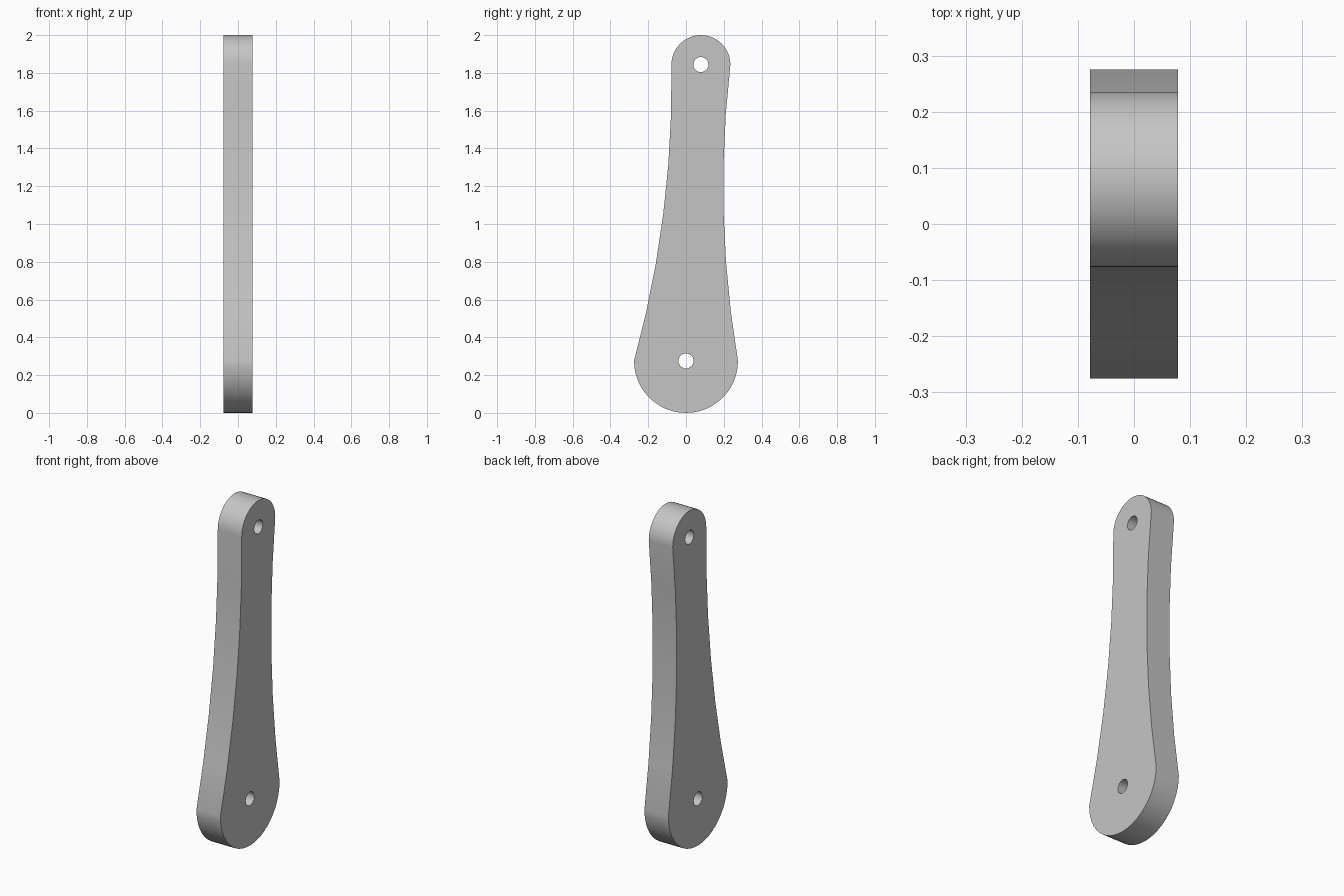
import bpy
import bmesh
from math import cos, sin, pi, radians
from mathutils import Matrix, Vector

cube = bpy.data.objects.get("Cube")
if cube:
    bpy.data.objects.remove(cube, do_unlink=True)

HALF_WIDTH = 0.078
TOP, TOP_R = Vector((0.079, 1.844)), 0.156
BASE, BASE_R = Vector((0, 0.275)), 0.275
HOLE_R = 0.04
BOW = 0.056          # inward bow of the long sides


def arc(centre, radius, start, end, steps):
    angles = [start + (end - start) * i / steps for i in range(steps + 1)]
    return [centre + radius * Vector((cos(a), sin(a))) for a in angles]


def bowed_side(a, b, steps=6):
    """Points between a and b, curved towards the left of the direction a to b."""
    d = (b - a).normalized()
    inward = Vector((-d.y, d.x))
    return [a.lerp(b, i / steps) + inward * BOW * 4 * (i / steps) * (1 - i / steps)
            for i in range(1, steps)]


# Outline: round top, bowed side, round base, bowed side
top = arc(TOP, TOP_R, 0, pi, 24)
base = arc(BASE, BASE_R, pi, 2 * pi, 24)
outline = top + bowed_side(top[-1], base[0]) + base + bowed_side(base[-1], top[0])

# Pin holes at both ends
holes = [arc(c, HOLE_R, 0, 2 * pi, 24)[:-1] for c in (TOP, BASE)]

# Filled profile with the holes left open, extruded to thickness
curve = bpy.data.curves.new("link_profile", 'CURVE')
curve.dimensions = '2D'
curve.fill_mode = 'BOTH'
curve.extrude = HALF_WIDTH
for loop in [outline] + holes:
    spline = curve.splines.new('POLY')
    spline.points.add(len(loop) - 1)
    for point, p in zip(spline.points, loop):
        point.co = (p.x, p.y, 0, 1)
    spline.use_cyclic_u = True

helper = bpy.data.objects.new("profile_helper", curve)
bpy.context.scene.collection.objects.link(helper)
bpy.context.view_layer.update()
depsgraph = bpy.context.evaluated_depsgraph_get()
mesh = bpy.data.meshes.new_from_object(helper.evaluated_get(depsgraph))
bpy.data.objects.remove(helper, do_unlink=True)

# Stand the profile upright, thickness along x
bm = bmesh.new()
bm.from_mesh(mesh)
bm.transform(Matrix(((0, 0, 1, 0), (1, 0, 0, 0), (0, 1, 0, 0), (0, 0, 0, 1))))
bmesh.ops.remove_doubles(bm, verts=bm.verts, dist=0.0001)
bmesh.ops.recalc_face_normals(bm, faces=bm.faces)
bm.to_mesh(mesh)
bm.free()

arm = bpy.data.objects.new("link_arm", mesh)
mesh.name = "link_arm"
bpy.context.scene.collection.objects.link(arm)

# Plain grey material
grey = bpy.data.materials.new("light grey")
grey.use_nodes = True
colour = (0.56, 0.56, 0.56, 1)
grey.diffuse_color = colour
grey.node_tree.nodes["Principled BSDF"].inputs["Base Color"].default_value = colour
mesh.materials.clear()
mesh.materials.append(grey)

# Smooth round walls, crisp rims
bpy.ops.object.select_all(action='DESELECT')
bpy.context.view_layer.objects.active = arm
arm.select_set(True)
bpy.ops.object.shade_smooth_by_angle(angle=radians(30))
